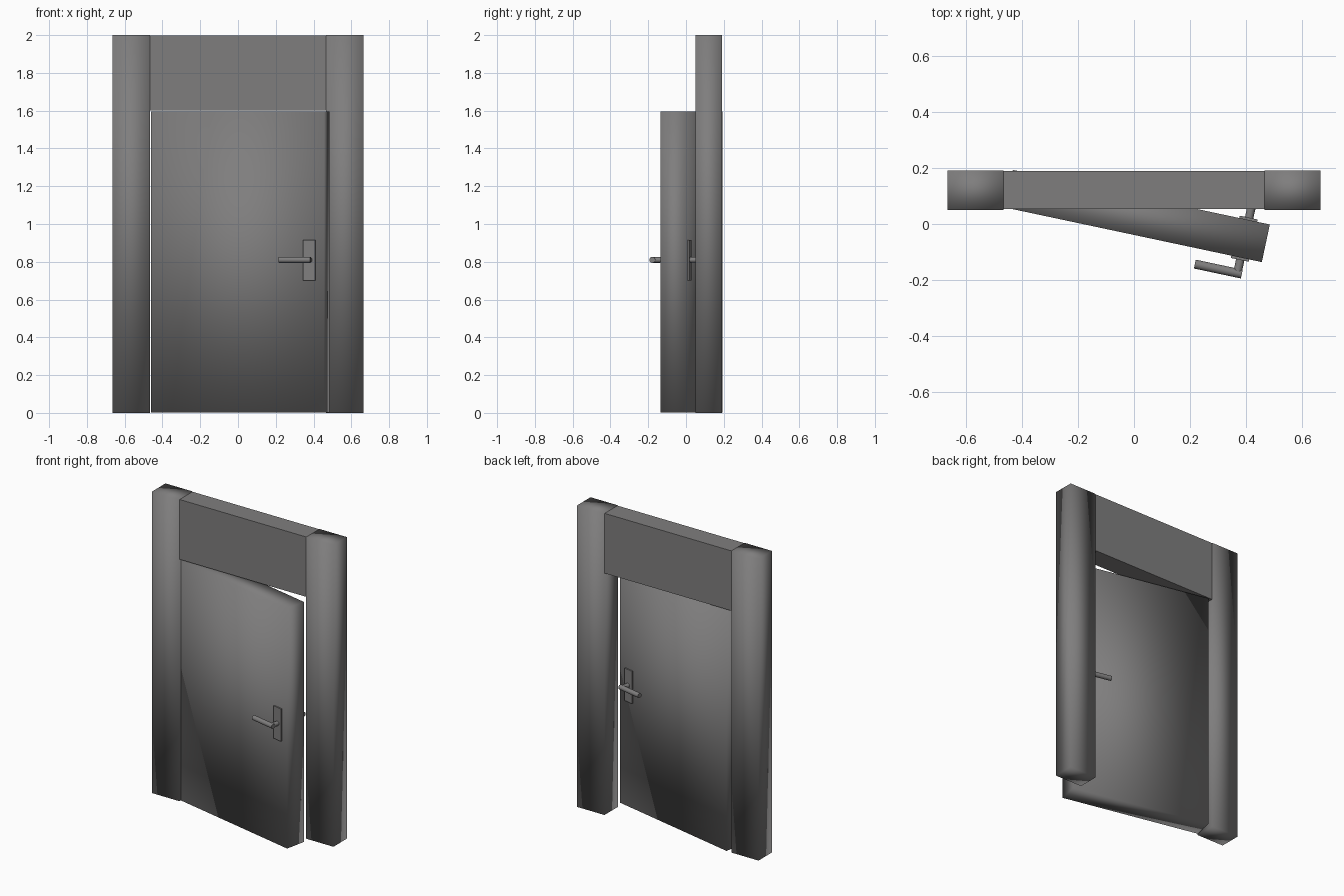
import bpy, bmesh, math
from mathutils import Matrix, Vector

if "Cube" in bpy.data.objects:
    bpy.data.objects.remove(bpy.data.objects["Cube"])

grey = bpy.data.materials.new("dark_grey")
grey.diffuse_color = (0.212, 0.208, 0.208, 1)
grey.use_nodes = True
grey.node_tree.nodes["Principled BSDF"].inputs["Base Color"].default_value = grey.diffuse_color

# door leaf frame: centre of the leaf in plan, swung open 12 degrees
DOOR = Matrix.Translation((0.012, 0.0285, 0)) @ Matrix.Rotation(math.radians(-12), 4, 'Z')


def finish(name, bm, frame, smooth):
    mesh = bpy.data.meshes.new(name)
    bmesh.ops.recalc_face_normals(bm, faces=bm.faces)
    bm.transform(frame)
    bm.to_mesh(mesh)
    bm.free()
    for p in mesh.polygons:
        p.use_smooth = smooth
    mesh.materials.append(grey)
    ob = bpy.data.objects.new(name, mesh)
    bpy.context.collection.objects.link(ob)
    return ob


def box(name, lo, hi, frame=Matrix(), smooth=False):
    lo, hi = Vector(lo), Vector(hi)
    bm = bmesh.new()
    bmesh.ops.create_cube(bm, size=1)
    for v in bm.verts:
        v.co = Vector(((lo[i] + hi[i]) / 2 + v.co[i] * (hi[i] - lo[i]) for i in range(3)))
    return finish(name, bm, frame, smooth)


def rod(name, a, b, r, frame):
    a, b = Vector(a), Vector(b)
    bm = bmesh.new()
    bmesh.ops.create_cone(bm, cap_ends=True, segments=16, radius1=r, radius2=r,
                          depth=(b - a).length)
    turn = (b - a).to_track_quat('Z', 'Y').to_matrix().to_4x4()
    bm.transform(Matrix.Translation((a + b) / 2) @ turn)
    ob = finish(name, bm, frame, False)
    bpy.context.view_layer.objects.active = ob
    ob.select_set(True)
    bpy.ops.object.shade_smooth_by_angle(angle=math.radians(40))
    ob.select_set(False)
    return ob


# frame: two softly shaded posts and a flat lintel between them
for side, s in (("left", -1), ("right", 1)):
    x = sorted((s * 0.465, s * 0.665))
    box(side + "_post", (x[0], 0.05, 0), (x[1], 0.19, 2), smooth=True)
box("lintel", (-0.465, 0.053, 1.602), (0.465, 0.188, 1.999))

# door leaf
box("door_leaf", (-0.468, -0.0685, 0.003), (0.468, 0.0685, 1.595), DOOR, smooth=True)

# handle set on both faces of the leaf
for side, s in (("front", -1), ("back", 1)):
    y = sorted((s * 0.065, s * 0.077))
    box(side + "_handle_plate", (0.357, y[0], 0.70), (0.422, y[1], 0.915), DOOR)
    rod(side + "_handle_stem", (0.391, s * 0.07, 0.81), (0.391, s * 0.128, 0.81), 0.015, DOOR)
    rod(side + "_handle_lever", (0.236, s * 0.125, 0.81), (0.407, s * 0.125, 0.81), 0.016, DOOR)
